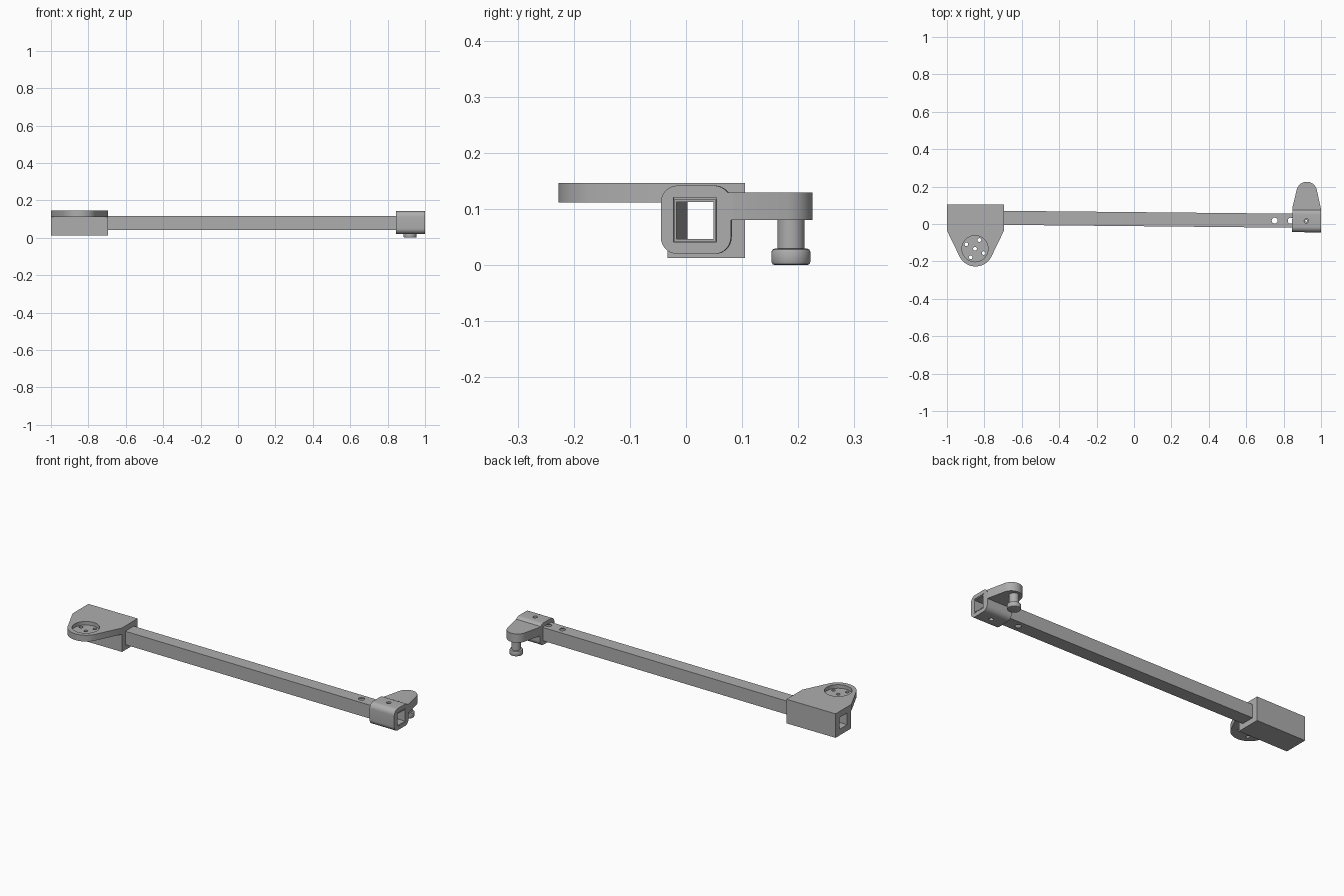
import bpy, bmesh, math
from mathutils import Matrix, Vector

if "Cube" in bpy.data.objects:
    bpy.data.objects.remove(bpy.data.objects["Cube"], do_unlink=True)

grey = bpy.data.materials.new("metal grey")
grey.use_nodes = True
COLOUR = (0.42, 0.42, 0.42, 1)
grey.diffuse_color = COLOUR
grey.node_tree.nodes["Principled BSDF"].inputs["Base Color"].default_value = COLOUR

# The tube and its clamp are turned slightly about the tube's left end
PIVOT = Vector((1, 0.016, 0))
TILT = Matrix.Translation(PIVOT) @ Matrix.Rotation(-0.01, 4, "Z") @ Matrix.Translation(-PIVOT)


def make(name, bm):
    bmesh.ops.recalc_face_normals(bm, faces=bm.faces)
    mesh = bpy.data.meshes.new(name)
    bm.to_mesh(mesh)
    bm.free()
    mesh.materials.append(grey)
    obj = bpy.data.objects.new(name, mesh)
    bpy.context.collection.objects.link(obj)
    return obj


def prism(name, outline, lo, hi, axis="Z"):
    """Extrude an outline along Z (points are x, y) or X (points are y, z)."""
    place = (lambda a, b, t: (a, b, t)) if axis == "Z" else (lambda a, b, t: (t, a, b))
    bm = bmesh.new()
    face = bm.faces.new([bm.verts.new(place(a, b, lo)) for a, b in outline])
    grown = bmesh.ops.extrude_face_region(bm, geom=[face])["geom"]
    bmesh.ops.translate(bm, vec=place(0, 0, hi - lo),
                        verts=[v for v in grown if isinstance(v, bmesh.types.BMVert)])
    return make(name, bm)


def arc(cx, cy, r, start, end, n):
    return [(cx + r * math.cos(start + (end - start) * i / n),
             cy + r * math.sin(start + (end - start) * i / n)) for i in range(n + 1)]


def rect(a0, a1, b0, b1):
    return [(a0, b0), (a1, b0), (a1, b1), (a0, b1)]


def round_rect(a0, a1, b0, b1, r):
    corners = [(a1 - r, b1 - r), (a0 + r, b1 - r), (a0 + r, b0 + r), (a1 - r, b0 + r)]
    return [p for i, (a, b) in enumerate(corners)
            for p in arc(a, b, r, i * math.pi / 2, (i + 1) * math.pi / 2, 8)]


def tongue(cx, half, base, shoulder, cy, r):
    """Rectangle that tapers on tangent lines to a round tip."""
    side = 1 if cy > shoulder else -1
    drop = abs(cy - shoulder)
    a = math.atan2(-drop, half) + math.acos(r / math.hypot(half, drop))
    tip = [(x, cy + side * y) for x, y in arc(cx, 0, r, a, math.pi - a, 28)]
    return [(cx + half, base), (cx + half, shoulder)] + tip + [(cx - half, shoulder), (cx - half, base)]


def rod(x, y, r, lo, hi):
    return prism("cutter", arc(x, y, r, 0, math.tau, 32)[:-1], lo, hi)


def boolean(obj, other, operation="DIFFERENCE"):
    mod = obj.modifiers.new(operation, "BOOLEAN")
    mod.operation = operation
    mod.solver = "EXACT"
    mod.object = other
    bpy.context.view_layer.objects.active = obj
    bpy.ops.object.modifier_apply(modifier=mod.name)
    bpy.data.objects.remove(other, do_unlink=True)


def smooth(obj):
    bpy.ops.object.select_all(action="DESELECT")
    obj.select_set(True)
    bpy.context.view_layer.objects.active = obj
    bpy.ops.object.shade_smooth_by_angle(angle=math.radians(30))


BORE = rect(-0.017, 0.049, 0.047, 0.113)

# Square tube with pin holes near the left end
tube = prism("square_tube", rect(-0.0215, 0.0535, 0.0425, 0.1175), -0.72, 1, "X")
boolean(tube, prism("cutter", BORE, -1.2, 1.2, "X"))
for x, r in ((0.752, 0.016), (0.838, 0.016), (0.92, 0.005)):
    boolean(tube, rod(x, 0.016, r, -0.1, 0.3))
tube.data.transform(TILT)

# Clamp: rounded sleeve with a tapered arm
clamp = prism("clamp_sleeve", round_rect(-0.045, 0.08, 0.02, 0.142, 0.03), 0.846, 0.9995, "X")
arm = prism("arm", tongue(0.922, 0.076, 0.04, 0.085, 0.17, 0.055), 0.081, 0.13)
boolean(clamp, arm, "UNION")
boolean(clamp, prism("cutter", rect(-0.0225, 0.0545, 0.0415, 0.1205), 0.5, 1.2, "X"))
boolean(clamp, rod(0.922, 0.016, 0.012, -0.1, 0.3))
clamp.data.transform(TILT)

# Hanging pin with a knob, turned from a half profile
PIN = [(0, 0), (0.028, 0), (0.033, 0.002), (0.035, 0.007), (0.035, 0.023),
       (0.033, 0.028), (0.028, 0.03), (0.024, 0.03), (0.024, 0.09), (0, 0.09)]
bm = bmesh.new()
verts = [bm.verts.new((r, 0, z)) for r, z in PIN]
edges = [bm.edges.new(pair) for pair in zip(verts, verts[1:])]
bmesh.ops.spin(bm, geom=verts + edges, cent=(0, 0, 0), axis=(0, 0, 1), angle=math.tau, steps=40)
bmesh.ops.remove_doubles(bm, verts=bm.verts, dist=0.0001)
pin = make("hanging_pin", bm)
pin.data.transform(Matrix.Translation((0.92, 0.187, 0)))

# Socket block with a tapered mounting plate on top
CX, CY = -0.85, -0.132
block = prism("socket_block", rect(-1, -0.695, -0.033, 0.105), 0.0125, 0.13)
plate = prism("plate", tongue(-0.8475, 0.1525, 0.105, -0.035, CY, 0.095), 0.112, 0.147)
boolean(block, plate, "UNION")
bore = prism("cutter", BORE, -1.2, 1.2, "X")
bore.data.transform(TILT)
boolean(block, bore)

# Round recess with a centre hole and four bolt holes
boolean(block, rod(CX, CY, 0.07, 0.127, 0.3))
boolean(block, rod(CX, CY, 0.01, -0.1, 0.3))
for i in range(4):
    a = math.radians(63 + 90 * i)
    boolean(block, rod(CX + 0.052 * math.cos(a), CY + 0.052 * math.sin(a), 0.01, -0.1, 0.3))

for part in (tube, clamp, pin, block):
    smooth(part)
